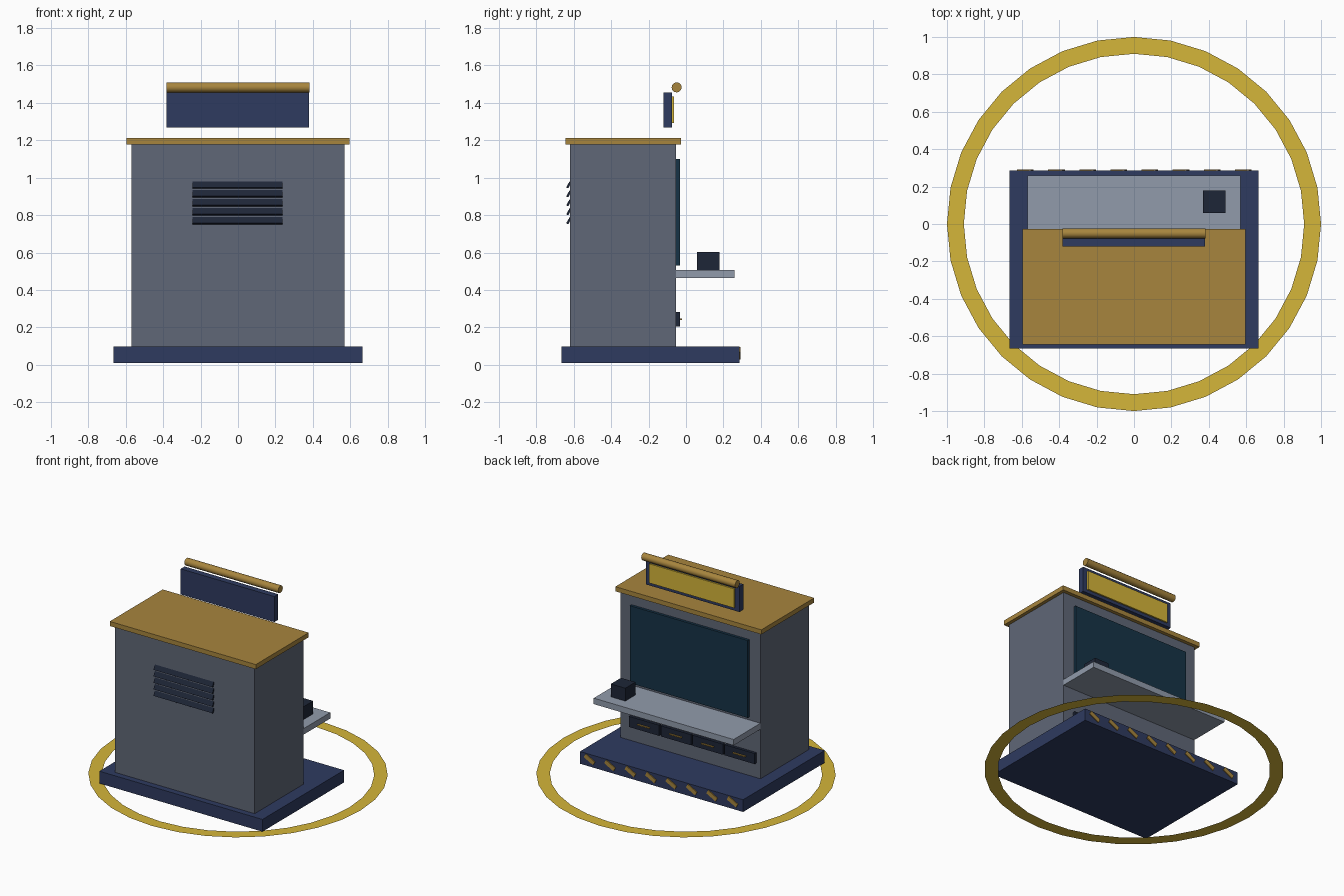
import bpy, math
from mathutils import Vector

if "Cube" in bpy.data.objects:
    bpy.data.objects.remove(bpy.data.objects["Cube"])


def material(name, r, g, b):
    m = bpy.data.materials.new(name)
    m.diffuse_color = tuple((c / 255) ** 2.2 for c in (r, g, b)) + (1.0,)
    m.use_nodes = True
    m.node_tree.nodes["Principled BSDF"].inputs["Base Color"].default_value = m.diffuse_color
    return m


NAVY = material("navy", 50, 61, 96)
GREY = material("slate_grey", 96, 103, 118)
BRONZE = material("bronze", 166, 132, 64)
YELLOW = material("yellow", 212, 180, 60)
STEEL = material("light_steel", 144, 154, 170)
DARK = material("dark", 35, 42, 58)
GLASS = material("screen_glass", 28, 54, 72)


def add_mesh(name, verts, faces, mat):
    me = bpy.data.meshes.new(name)
    me.from_pydata(verts, [], faces)
    me.materials.append(mat)
    ob = bpy.data.objects.new(name, me)
    bpy.context.collection.objects.link(ob)
    return ob


def box(name, x, y, z, mat, rot=(0, 0, 0)):
    """Box from (min, max) ranges, optionally turned about its centre."""
    lo, hi = Vector((x[0], y[0], z[0])), Vector((x[1], y[1], z[1]))
    h = (hi - lo) / 2
    verts = [(sx * h.x, sy * h.y, sz * h.z)
             for sx in (-1, 1) for sy in (-1, 1) for sz in (-1, 1)]
    faces = [(0, 1, 3, 2), (4, 6, 7, 5), (0, 4, 5, 1),
             (2, 3, 7, 6), (0, 2, 6, 4), (1, 5, 7, 3)]
    ob = add_mesh(name, verts, faces, mat)
    ob.location = (lo + hi) / 2
    ob.rotation_euler = rot
    return ob


def centred(c, size):
    return (c - size / 2, c + size / 2)


# Flat marker ring on the floor
N = 32
ring = [(r * math.sin(2 * math.pi * i / N), r * math.cos(2 * math.pi * i / N), 0)
        for r in (1.0, 0.91) for i in range(N)]
add_mesh("floor_ring", ring,
         [(i, N + i, N + (i + 1) % N, (i + 1) % N) for i in range(N)], YELLOW)

# Plinth, cabinet and roof
box("base", (-0.665, 0.665), (-0.665, 0.285), (0.008, 0.098), NAVY)
box("cabinet", (-0.57, 0.57), (-0.62, -0.053), (0.098, 1.178), GREY)
box("roof", (-0.595, 0.595), (-0.643, -0.027), (1.178, 1.212), BRONZE)

# Screen, shelf and the small device on it
box("screen", (-0.48, 0.48), (-0.055, -0.033), (0.53, 1.10), GLASS)
box("counter_shelf", (-0.57, 0.57), (-0.053, 0.26), (0.463, 0.507), STEEL)
box("counter_device", (0.37, 0.488), (0.06, 0.178), (0.507, 0.602), DARK)

# Sign with its lit panel and lamp tube
box("sign_board", (-0.383, 0.38), (-0.12, -0.075), (1.268, 1.456), NAVY)
box("sign_panel", (-0.347, 0.345), (-0.075, -0.064), (1.292, 1.433), YELLOW)
bpy.ops.mesh.primitive_cylinder_add(vertices=12, radius=0.027, depth=0.765,
                                    location=(-0.001, -0.05, 1.483),
                                    rotation=(0, math.pi / 2, 0))
tube = bpy.context.object
tube.name = "lamp_tube"
tube.data.materials.append(BRONZE)
bpy.ops.object.shade_smooth_by_angle(angle=math.radians(40))

# Row of drawers with pull slots below the shelf
for i in range(4):
    x = -0.415 + 0.26 * i
    box(f"drawer_{i + 1}", centred(x, 0.245), (-0.055, -0.032), (0.205, 0.283), DARK)
    box(f"drawer_pull_{i + 1}", centred(x, 0.1), (-0.032, -0.022), (0.24, 0.248), BRONZE)

# Tilted louvres on the opposite wall
for i in range(5):
    z = 0.77 + 0.048 * i
    box(f"vent_slat_{i + 1}", (-0.242, 0.238), centred(-0.626, 0.012),
        centred(z, 0.037), DARK, (math.radians(-30), 0, 0))

# Slanted warning stripes along the base edge
for i in range(8):
    x = -0.581 + 0.1665 * i
    box(f"warning_stripe_{i + 1}", centred(x, 0.085), (0.283, 0.292),
        centred(0.062, 0.03), BRONZE, (0, math.radians(-28), 0))
